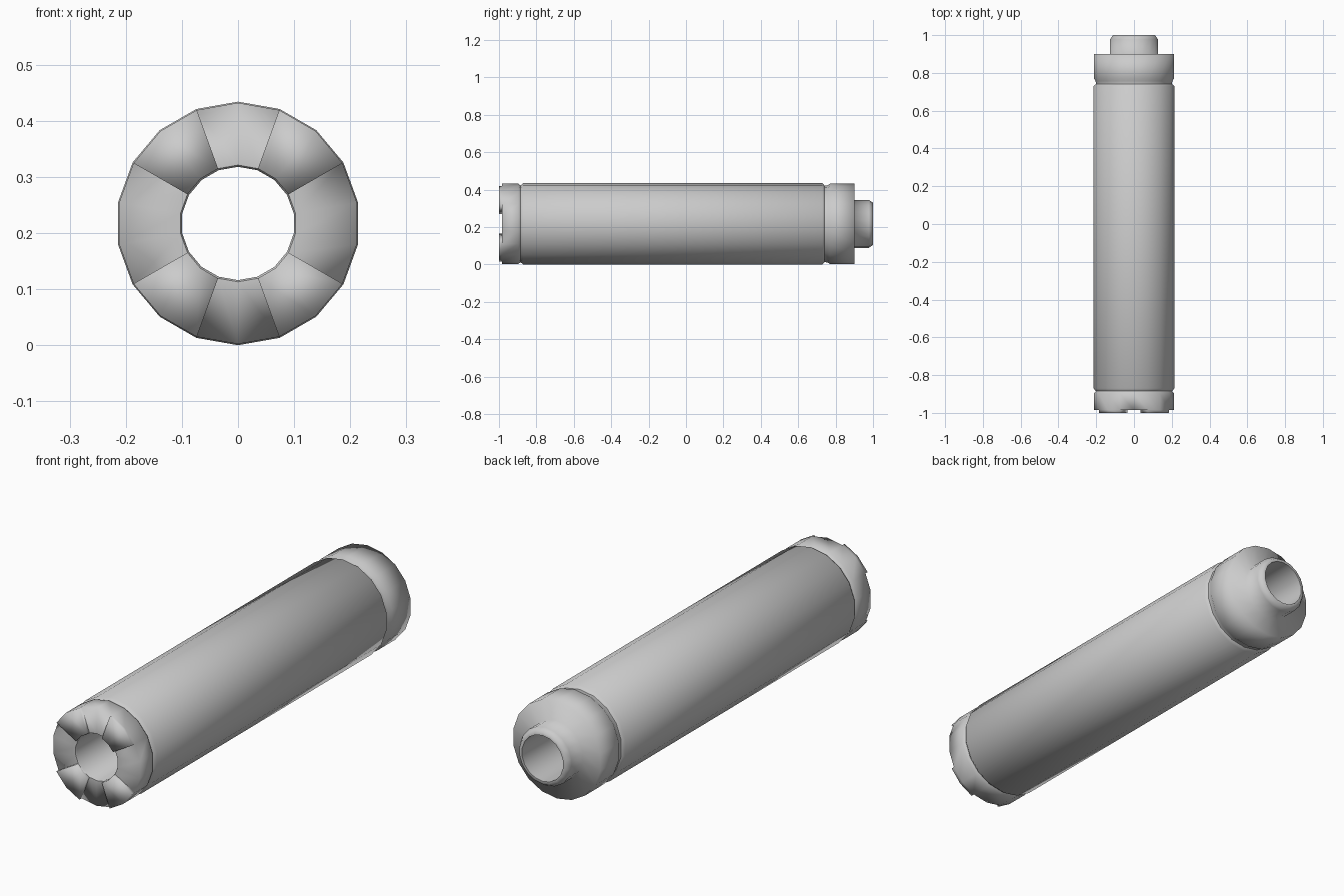
import bpy, bmesh
from math import sin, cos, pi

if "Cube" in bpy.data.objects:
    bpy.data.objects.remove(bpy.data.objects["Cube"])

SIDES = 18
CZ = 0.217          # height of the tube axis


def finish(name, bm, sharp=None):
    bmesh.ops.recalc_face_normals(bm, faces=bm.faces)
    for f in bm.faces:
        f.smooth = True
    for e in bm.edges:
        if sharp and len(e.link_faces) == 2 and sharp(e):
            e.smooth = False
    me = bpy.data.meshes.new(name)
    bm.to_mesh(me)
    bm.free()
    ob = bpy.data.objects.new(name, me)
    bpy.context.collection.objects.link(ob)
    return ob


def lathe(profile, closed=False):
    """Spin (y, radius) points around the long axis; a vertex sits at the top."""
    bm = bmesh.new()
    rings = []
    for y, r in profile:
        rings.append([bm.verts.new((r * sin(2 * pi * i / SIDES), y,
                                    CZ + r * cos(2 * pi * i / SIDES)))
                      for i in range(SIDES)])
    pairs = list(zip(rings, rings[1:]))
    if closed:
        pairs.append((rings[-1], rings[0]))
    strips = [[bm.faces.new((a[i], a[(i + 1) % SIDES], b[(i + 1) % SIDES], b[i]))
               for i in range(SIDES)] for a, b in pairs]
    return bm, strips


# Main barrel with a shallow groove at each end
bm, _ = lathe([(-0.885, 0.205), (-0.87, 0.217), (0.73, 0.217), (0.74, 0.205)])
finish("barrel", bm)

# Rear cap stepping down to a chamfered nozzle
bm, _ = lathe([(0.74, 0.205), (0.757, 0.206), (0.77, 0.215), (0.9, 0.215),
               (0.9, 0.128), (0.978, 0.128), (1.0, 0.113), (1.0, 0.101)])
finish("rear_cap_and_nozzle", bm)

# Front cap: four raised blocks leave four shallow notches in the end face
bm, strips = lathe([(-0.885, 0.205), (-0.897, 0.215), (-0.985, 0.215),
                    (-0.985, 0.104)])
notches = {17, 0, 3, 4, 5, 8, 9, 12, 13, 14}
raised = [f for i, f in enumerate(strips[2]) if i not in notches]
res = bmesh.ops.extrude_face_region(bm, geom=raised)
old = [f for f in raised if f.is_valid]
if old:
    bmesh.ops.delete(bm, geom=old, context='FACES_ONLY')
for v in res["geom"]:
    if isinstance(v, bmesh.types.BMVert):
        v.co.y = -1.0


def notch_edge(e):
    # edges running radially along a notch wall
    a, b = e.verts
    radial = abs(a.co.y - b.co.y) < 1e-5 and (a.co - b.co).length > 0.1
    return radial and e.calc_face_angle(0) > 0.5


finish("front_notched_cap", bm, notch_edge)

# Open bore through the whole length, with a small lip at the front
bm, _ = lathe([(-0.985, 0.104), (-0.98, 0.101), (1.0, 0.101)])
bmesh.ops.recalc_face_normals(bm, faces=bm.faces)
bore = finish("bore", bm)
bore.data.flip_normals()
